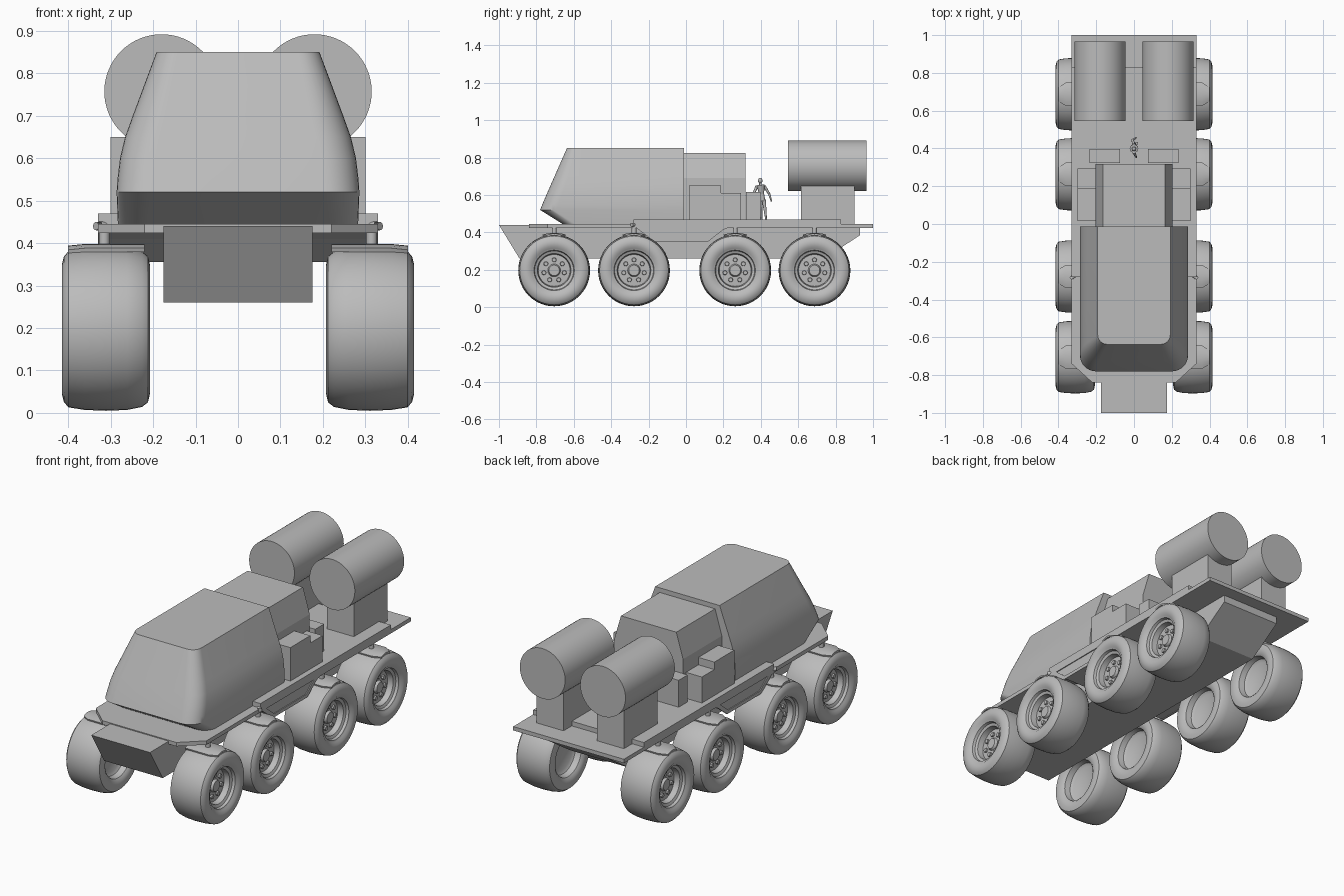
import bpy, bmesh
from math import sin, cos, pi, radians
from mathutils import Vector

cube = bpy.data.objects.get("Cube")
if cube:
    bpy.data.objects.remove(cube, do_unlink=True)

grey = bpy.data.materials.new("plain grey")
grey.use_nodes = True
grey.diffuse_color = (0.5, 0.5, 0.5, 1)
grey.node_tree.nodes["Principled BSDF"].inputs["Base Color"].default_value = (0.5, 0.5, 0.5, 1)


def finish(name, bm, smooth=0):
    bmesh.ops.remove_doubles(bm, verts=bm.verts, dist=1e-5)
    bmesh.ops.recalc_face_normals(bm, faces=bm.faces)
    me = bpy.data.meshes.new(name)
    bm.to_mesh(me)
    bm.free()
    me.materials.append(grey)
    ob = bpy.data.objects.new(name, me)
    bpy.context.collection.objects.link(ob)
    if smooth:
        bpy.ops.object.select_all(action='DESELECT')
        ob.select_set(True)
        bpy.context.view_layer.objects.active = ob
        bpy.ops.object.shade_smooth_by_angle(angle=radians(smooth))
    return ob


def loft(name, rings, smooth=0):
    """Skin a stack of equal-length rings and cap both ends."""
    bm = bmesh.new()
    rows = [[bm.verts.new(p) for p in ring] for ring in rings]
    n = len(rows[0])
    for a, b in zip(rows, rows[1:]):
        for i in range(n):
            j = (i + 1) % n
            bm.faces.new((a[i], a[j], b[j], b[i]))
    bm.faces.new(rows[0])
    bm.faces.new(rows[-1])
    return finish(name, bm, smooth)


def box(name, x, y, z):
    ring = [(x[0], y[0]), (x[1], y[0]), (x[1], y[1]), (x[0], y[1])]
    return loft(name, [[(a, b, h) for a, b in ring] for h in z])


def side_prism(name, profile, x0, x1):
    return loft(name, [[(x, y, z) for y, z in profile] for x in (x0, x1)])


def rod(name, a, b, ra, rb, sides=10, smooth=40):
    a, b = Vector(a), Vector(b)
    q = (b - a).to_track_quat('Z', 'Y')
    rings = []
    for c, r in ((a, ra), (b, rb)):
        rings.append([c + q @ Vector((r * cos(2 * pi * i / sides), r * sin(2 * pi * i / sides), 0))
                      for i in range(sides)])
    return loft(name, rings, smooth)


def lathe_x(name, profile, centre, side, sides=48):
    rings = []
    for x, r in profile:
        r = max(r, 0.002)
        rings.append([(centre[0] + side * x, centre[1] + r * cos(2 * pi * i / sides),
                       centre[2] + r * sin(2 * pi * i / sides)) for i in range(sides)])
    return loft(name, rings, 35)


# Hull with sloped nose and tail
side_prism("hull", [(-1, .44), (-.89, .26), (.74, .26), (.93, .385), (.93, .43), (.8, .44)], -.175, .175)

# Lower deck with cut front corners, and raised deck on top
outline = [(-.22, -.84), (.22, -.84), (.33, -.74), (.33, 1), (-.33, 1), (-.33, -.74)]
loft("lower_deck", [[(x, y, z) for x, y in outline] for z in (.424, .445)])
box("upper_deck", (-.33, .33), (-.28, .83), (.445, .47))

# Cab: stacked rings with rounded front corners
def cab_ring(z, w, front, r, back=-.012):
    pts = [(w, back, z)]
    for i in range(9):
        t = i / 8 * pi / 2
        pts.append((w - r + r * cos(t), front + r - r * sin(t), z))
    return pts + [(-x, y, h) for x, y, h in reversed(pts)]


cab_levels = [(.445, .283, -.66, .07), (.52, .286, -.78, .085), (.55, .284, -.768, .085),
              (.6, .278, -.747, .083), (.65, .266, -.725, .08), (.70, .248, -.703, .075),
              (.85, .192, -.637, .05)]
loft("cab", [cab_ring(*lv) for lv in cab_levels], 25)

# Middle cabin with chamfered shoulders
section = [(.205, .47), (.205, .69), (.165, .825)]
section += [(-x, z) for x, z in reversed(section)]
loft("middle_cabin", [[(x, y, z) for x, z in section] for y in (-.012, .318)])

TYRE = [(.055, 0), (.055, .028), (.042, .034), (.04, .085), (.07, .09), (.076, .104), (.09, .108),
        (.094, .118), (.103, .13), (.104, .152), (.099, .172), (.088, .184), (.05, .19), (0, .192),
        (-.05, .19), (-.085, .183), (-.099, .172), (-.104, .15), (-.1, .125), (-.09, .112),
        (-.06, .105), (-.05, .09), (-.05, 0)]

for s, side in ((1, "left"), (-1, "right")):
    # Storage boxes
    box(side + "_tall_locker", (s * .2, s * .3), (.017, .187), (.47, .65))
    box(side + "_low_locker", (s * .2, s * .3), (.187, .293), (.47, .61))
    box(side + "_rear_locker", (s * .073, s * .235), (.322, .398), (.47, .615))

    # Rear tanks on pedestals
    box(side + "_pedestal", (s * .1, s * .26), (.615, .9), (.44, .66))
    rod(side + "_tank", (s * .18, .545, .757), (s * .18, .965, .757), .135, .135, 64)

    # Sunken step between the middle wheels
    side_prism(side + "_sponson", [(-.27, .43), (-.23, .41), (-.16, .355), (.1, .355), (.18, .41), (.22, .43)],
               s * .17, s * .325)
    side_prism(side + "_sponson_rim", [(-.3, .45), (-.23, .425), (-.16, .37), (.11, .37), (.19, .435),
                                       (.24, .45), (.24, .43), (.2, .415), (.12, .352), (-.17, .352)],
               s * .322, s * .33)
    # Small bracket at the front of the raised deck
    rod(side + "_deck_bracket", (s * .29, -.25, .44), (s * .335, -.29, .44), .014, .01)

    for n, y in enumerate((-.705, -.278, .263, .687), 1):
        tag = f"{side}_{n}"
        c = (s * .311, y, .197)
        lathe_x("wheel_" + tag, TYRE, c, s)
        # Wheel lugs
        for k in range(7):
            t = 2 * pi * k / 7 + pi / 2
            p = Vector((s * .35, y + .056 * cos(t), .197 + .056 * sin(t)))
            rod(f"lug_{tag}_{k + 1}", p, p + Vector((s * .012, 0, 0)), .013, .011, 8)
        # Curved fender strip over the tyre, with its post
        arc = []
        for r in (.192, .201):
            row = [(y + r * sin(t), .197 + r * cos(t)) for t in [radians(a) for a in range(-18, 19, 6)]]
            arc += row if r < .2 else row[::-1]
        loft("fender_" + tag, [[(s * .22, yy, z) for yy, z in arc],
                               [(s * .36, yy, z) for yy, z in arc],
                               [(s * .4, y + (yy - y) * .6, z - .004) for yy, z in arc]], 30)
        rod("fender_post_" + tag, (s * .315, y, .385), (s * .315, y, .43), .013, .013)

# Crew figure standing on the deck, facing sideways
def ball(name, c, r, stretch=1):
    bm = bmesh.new()
    bmesh.ops.create_uvsphere(bm, u_segments=12, v_segments=8, radius=r)
    for v in bm.verts:
        v.co.z *= stretch
        v.co += Vector(c)
    finish(name, bm, 60)


ball("figure_head", (0, .397, .677), .012, 1.25)
rod("figure_neck", (0, .398, .65), (0, .397, .67), .007, .006)
rod("figure_chest", (0, .404, .605), (0, .399, .654), .014, .023)
rod("figure_hips", (0, .407, .568), (0, .404, .608), .018, .014)
for s, side in ((-1, "front"), (1, "back")):
    shoulder = (0, .399 + s * .02, .648)
    elbow = (-.008 * s, .403 + s * .042, .605)
    hand = (.012, .405 + s * .052, .567)
    rod(side + "_upper_arm", shoulder, elbow, .008, .006)
    rod(side + "_forearm", elbow, hand, .006, .004)
    hip, knee, foot = (0, .407 + s * .009, .575), (.004, .411 + s * .011, .525), (0, .416 + s * .012, .472)
    rod(side + "_thigh", hip, knee, .011, .008)
    rod(side + "_shin", knee, foot, .008, .005)
    box(side + "_foot", (-.008, .02), (foot[1] - .006, foot[1] + .006), (.47, .478))
